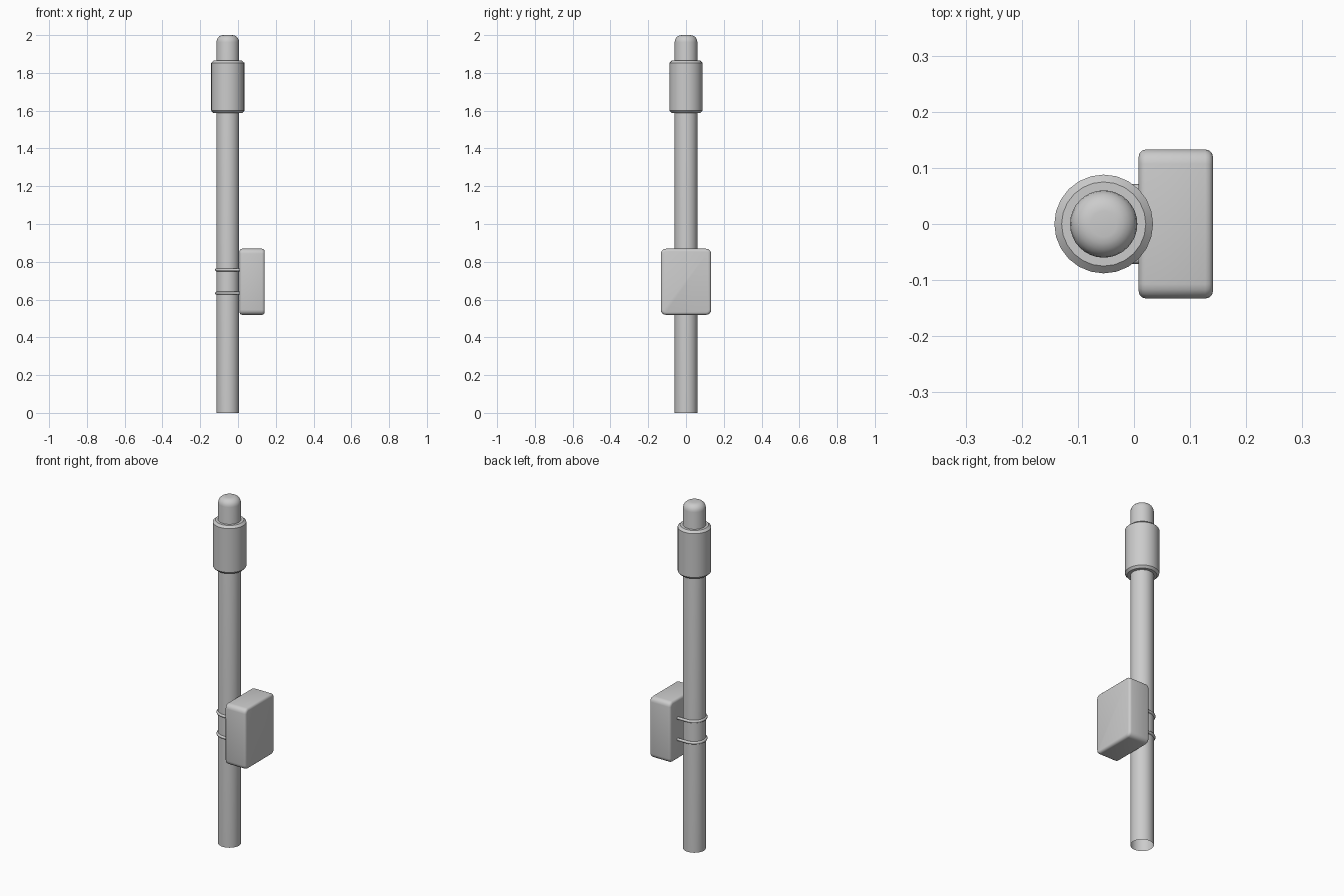
import bpy, bmesh, math

if "Cube" in bpy.data.objects:
    bpy.data.objects.remove(bpy.data.objects["Cube"])

CX = -0.054  # pole axis


def finish(name, bm, angle=40):
    bmesh.ops.recalc_face_normals(bm, faces=bm.faces)
    me = bpy.data.meshes.new(name)
    bm.to_mesh(me)
    bm.free()
    ob = bpy.data.objects.new(name, me)
    bpy.context.collection.objects.link(ob)
    bpy.ops.object.select_all(action='DESELECT')
    bpy.context.view_layer.objects.active = ob
    ob.select_set(True)
    bpy.ops.object.shade_smooth_by_angle(angle=math.radians(angle))
    return ob


def lathe(name, profile, sides, angle=40):
    """Revolve (radius, z) points around the pole axis."""
    bm = bmesh.new()
    verts = [bm.verts.new((CX + r, 0, z)) for r, z in profile]
    edges = [bm.edges.new(p) for p in zip(verts, verts[1:])]
    bmesh.ops.spin(bm, geom=verts + edges, cent=(CX, 0, 0), axis=(0, 0, 1),
                   angle=math.tau, steps=sides, use_merge=True)
    bmesh.ops.remove_doubles(bm, verts=bm.verts, dist=1e-5)
    return finish(name, bm, angle)


# pole: open at the foot, rounded at the top
dome = [(0.023 + 0.037 * math.cos(a), 1.963 + 0.037 * math.sin(a))
        for a in [i * math.pi / 10 for i in range(6)]]
lathe("pole", [(0.06, 0)] + dome + [(0, 2.0)], 32)

# collar sleeve with chamfered rims
lathe("collar", [(0.059, 1.588), (0.077, 1.588), (0.088, 1.6), (0.088, 1.853),
                 (0.075, 1.865), (0.059, 1.865)], 24, 35)

# equipment box: rounded corners, then a finer bevel on the two broad faces
bm = bmesh.new()
bmesh.ops.create_cube(bm, size=1)
for v in bm.verts:
    v.co = (0.0745 + v.co.x * 0.133, v.co.y * 0.266, 0.694 + v.co.z * 0.35)
along_x = [e for e in bm.edges if abs(e.verts[0].co.x - e.verts[1].co.x) > 0.1]
bmesh.ops.bevel(bm, geom=along_x, offset=0.026, segments=4, profile=0.5, affect='EDGES')
bm.normal_update()
rims = {e for f in bm.faces if abs(f.normal.x) > 0.9 for e in f.edges}
bmesh.ops.bevel(bm, geom=list(rims), offset=0.014, segments=3, profile=0.5, affect='EDGES')
finish("equipment_box", bm)

# U-bolts that hold the box to the pole
R = 0.063
arc = [(CX + 0.003 + R * math.cos(a), R * math.sin(a))
       for a in [math.pi / 2 + i * math.pi / 16 for i in range(17)]]
path = [(0.015, R)] + arc + [(0.015, -R)]
for name, z in (("lower_u_bolt", 0.634), ("upper_u_bolt", 0.757)):
    cu = bpy.data.curves.new(name, 'CURVE')
    cu.dimensions = '3D'
    cu.bevel_depth = 0.008
    cu.bevel_resolution = 2
    cu.use_fill_caps = True
    sp = cu.splines.new('POLY')
    sp.points.add(len(path) - 1)
    for p, (x, y) in zip(sp.points, path):
        p.co = (x, y, z, 1)
    sp.use_smooth = True
    bpy.context.collection.objects.link(bpy.data.objects.new(name, cu))
